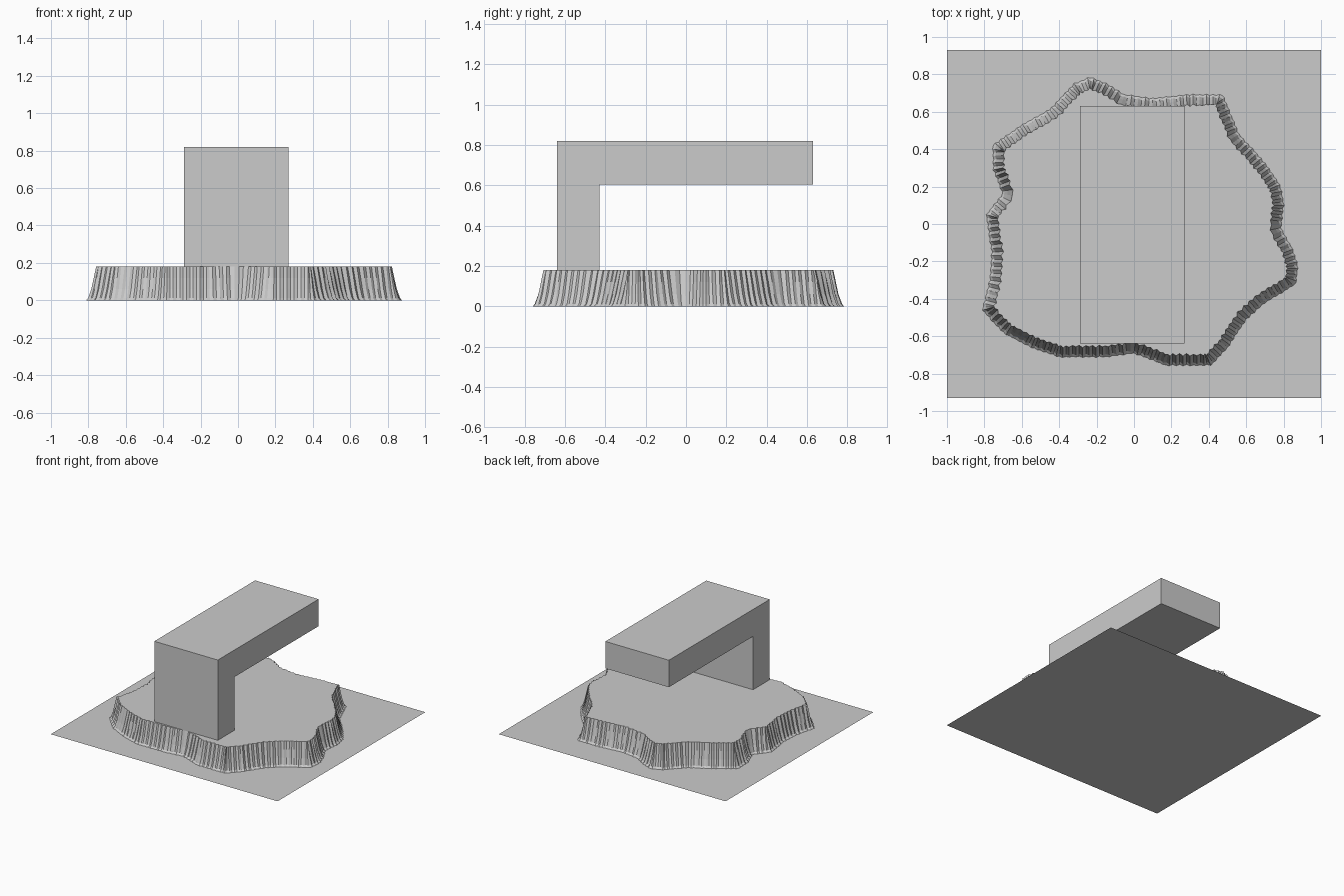
import bpy, bmesh, random
from mathutils import Vector

if "Cube" in bpy.data.objects:
    bpy.data.objects.remove(bpy.data.objects["Cube"])

random.seed(4)

# foot outline of the plateau, counter-clockwise
FOOT = [(.80, .10), (.78, .21), (.68, .35), (.56, .48), (.475, .69), (.28, .69),
        (.10, .67), (-.05, .69), (-.15, .75), (-.23, .785), (-.32, .75), (-.45, .61),
        (-.58, .54), (-.755, .42), (-.75, .29), (-.70, .16), (-.79, .05), (-.76, -.15),
        (-.77, -.30), (-.81, -.46), (-.70, -.58), (-.55, -.66), (-.40, -.71),
        (-.15, -.71), (0, -.69), (.17, -.755), (.41, -.755), (.50, -.66),
        (.60, -.51), (.70, -.42), (.865, -.32), (.875, -.22), (.84, -.12), (.785, -.02)]


def make_object(name, bm):
    mesh = bpy.data.meshes.new(name)
    bm.normal_update()
    bm.to_mesh(mesh)
    bm.free()
    obj = bpy.data.objects.new(name, mesh)
    bpy.context.collection.objects.link(obj)
    return obj


def resample(points, step):
    pts = [Vector(p) for p in points]
    out = []
    for a, b in zip(pts, pts[1:] + pts[:1]):
        n = max(1, round((b - a).length / step))
        out += [a.lerp(b, i / n) for i in range(n)]
    return out


# flat ground sheet
bm = bmesh.new()
bm.faces.new([bm.verts.new((x, y, 0)) for x, y in
              ((-1, -.93), (1, -.93), (1, .93), (-1, .93))])
make_object("ground_sheet", bm)

# plateau with steep, fluted cliff walls
outline = resample(FOOT, .018)
count = len(outline)
normals = []
for i in range(count):
    t = outline[(i + 2) % count] - outline[i - 2]
    normals.append(Vector((t.y, -t.x)).normalized())
flutes = [(.005 if i % 2 else -.005) + random.uniform(-.003, .003) for i in range(count)]

bm = bmesh.new()
rings = []
# height, inset from foot, strength of fluting
for z, inset, flute in ((0, 0, .6), (.012, .012, 1), (.06, .028, .7),
                        (.12, .042, .8), (.18, .056, 1)):
    rings.append([bm.verts.new((*(p - n * (inset + f * flute)), z))
                  for p, n, f in zip(outline, normals, flutes)])
for low, high in zip(rings, rings[1:]):
    for i in range(count):
        j = (i + 1) % count
        bm.faces.new((low[i], low[j], high[j], high[i]))
bm.faces.new(rings[-1])
plateau = make_object("plateau", bm)

# cantilevered block: L-shaped side profile (y, z) extruded along x
profile = [(-.64, .18), (-.43, .18), (-.43, .605), (.63, .605), (.63, .82), (-.64, .82)]
bm = bmesh.new()
side = bm.faces.new([bm.verts.new((-.29, y, z)) for y, z in profile])
ext = bmesh.ops.extrude_face_region(bm, geom=[side])
bmesh.ops.translate(bm, vec=(.56, 0, 0),
                    verts=[v for v in ext["geom"] if isinstance(v, bmesh.types.BMVert)])
bmesh.ops.recalc_face_normals(bm, faces=bm.faces)
make_object("cantilever_block", bm)
